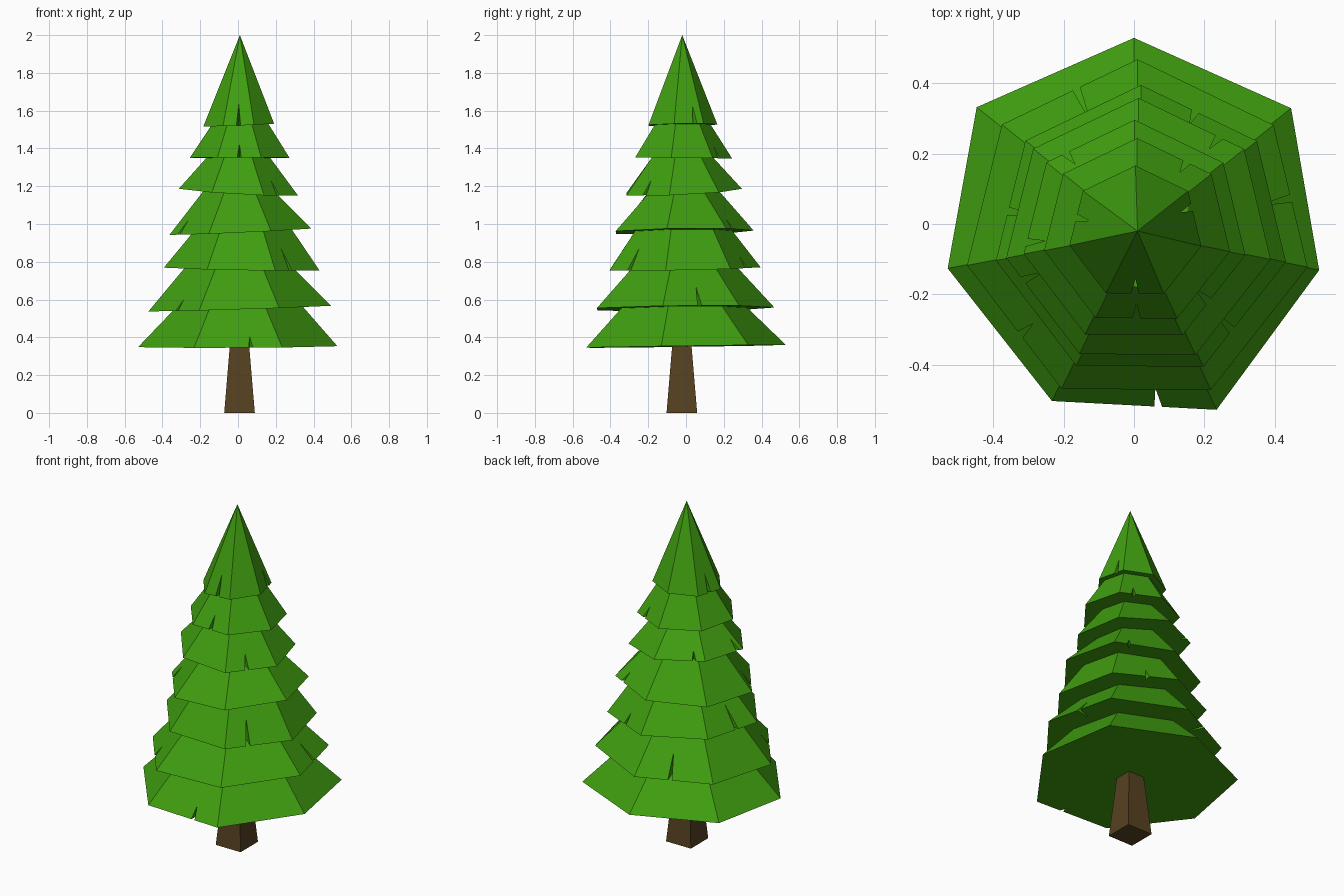
import bpy, bmesh, math
from mathutils import Vector

if "Cube" in bpy.data.objects:
    bpy.data.objects.remove(bpy.data.objects["Cube"])

SIDES = 7
CY = -0.025
CORNERS = [90, 141.4, 190.8, 244, 295, 348.6, 398.4]  # slightly uneven heptagon


def material(name, rgb):
    m = bpy.data.materials.new(name)
    m.diffuse_color = (*rgb, 1)
    m.use_nodes = True
    m.node_tree.nodes["Principled BSDF"].inputs["Base Color"].default_value = m.diffuse_color
    return m


def finish(name, bm, mat):
    bmesh.ops.recalc_face_normals(bm, faces=bm.faces[:])
    me = bpy.data.meshes.new(name)
    bm.to_mesh(me)
    bm.free()
    me.materials.append(mat)
    ob = bpy.data.objects.new(name, me)
    bpy.context.collection.objects.link(ob)


# Branch tiers: centre x, rim radius, rim height, tilt along x, tilt along y, upper radius
TIERS = [
    (0.000, 0.550, 0.352, 0.005, 0.014, 0.350),
    (0.010, 0.493, 0.553, 0.031, 0.010, 0.298),
    (0.020, 0.420, 0.763, -0.018, 0.019, 0.270),
    (0.013, 0.383, 0.960, 0.045, 0.014, 0.195),
    (0.002, 0.321, 1.172, -0.055, 0.045, 0.172),
    (0.009, 0.269, 1.350, 0.000, -0.010, 0.155),
    (0.004, 0.191, 1.524, 0.040, 0.014, 0.0),
]
LOW_RIM = [1.007, 1.04, 0.98, 0.967, 1.009, 0.976, 1.036]  # uneven lowest rim

# Notches per tier: (compass angle in degrees, height)
NOTCHES = [
    [(-82, 0.06)],
    [(-138, 0.06), (12, 0.10), (113, 0.12)],
    [(-47, 0.12), (66, 0.06), (172, 0.12)],
    [(50, 0.05), (-156, 0.08)],
    [(-43, 0.08), (131, 0.045), (-173, 0.06)],
    [(-90, 0.07), (55, 0.06)],
    [(-90, 0.115), (24, 0.10), (167, 0.10)],
]


def plane_z(tier, x, y):
    cx, _, z, tx, ty, _ = tier
    return z + tx * (x - cx) + ty * (y - CY)


def ring(cx, radius, tier, scale=None):
    pts = []
    for i in range(SIDES):
        a = math.radians(CORNERS[i])
        r = radius * (scale[i] if scale else 1)
        x, y = cx + r * math.cos(a), CY + r * math.sin(a)
        pts.append(Vector((x, y, plane_z(tier, x, y))))
    return pts


def find_notch(k, seg):
    mid = 90 + (seg + 0.5) * 360 / SIDES
    for ang, h in NOTCHES[k]:
        d = (ang - mid + 180) % 360 - 180
        if abs(d) < 180 / SIDES:
            return 0.5 + math.tan(math.radians(d)) / (2 * math.tan(math.pi / SIDES)), h
    return None


# Foliage: one stepped, notched shell
bm = bmesh.new()
add = bm.verts.new
below = None
for k, tier in enumerate(TIERS):
    rim = [add(p) for p in ring(tier[0], tier[1], tier, LOW_RIM if k == 0 else None)]
    last = k == len(TIERS) - 1
    if last:
        apex = add((0.01, -0.02, 2.0))
        top = [apex] * SIDES
    else:
        top = [add(p) for p in ring(tier[0], tier[5], TIERS[k + 1])]
    under = []
    for i in range(SIDES):
        j = (i + 1) % SIDES
        a, b = rim[i].co, rim[j].co
        side, edge = [], []
        notch = find_notch(k, i)
        if notch:
            t, h = notch
            w = 0.011 / (b - a).length
            base = a.lerp(b, t)
            upper = top[i].co.lerp(top[j].co, t)
            tip_co = base.lerp(upper, h / (upper.z - base.z))
            left, right = add(a.lerp(b, t - w)), add(a.lerp(b, t + w))
            tip = add(tip_co)
            inner = add((tip_co.x, tip_co.y, plane_z(tier, tip_co.x, tip_co.y)))
            bm.faces.new((left, tip, inner))
            bm.faces.new((inner, tip, right))
            side, edge = [left, tip, right], [left, inner, right]
        upper_verts = [apex] if last else [top[j], top[i]]
        bm.faces.new([rim[i]] + side + [rim[j]] + upper_verts)
        under += [rim[i]] + edge
        if below:
            bm.faces.new([rim[i]] + edge + [rim[j], below[j], below[i]])
    if not below:
        bm.faces.new(under)
    below = top
finish("foliage", bm, material("needles", (0.05, 0.34, 0.005)))

# Trunk: tapered square post
bm = bmesh.new()
rows = []
for z, h in ((0, 0.081), (0.37, 0.05)):
    rows.append([bm.verts.new((0.008 + h * sx, -0.022 + h * sy, z))
                 for sx, sy in ((-1, -1), (1, -1), (1, 1), (-1, 1))])
bm.faces.new(rows[0])
bm.faces.new(rows[1])
for i in range(4):
    j = (i + 1) % 4
    bm.faces.new((rows[0][i], rows[0][j], rows[1][j], rows[1][i]))
finish("trunk", bm, material("bark", (0.095, 0.054, 0.015)))
